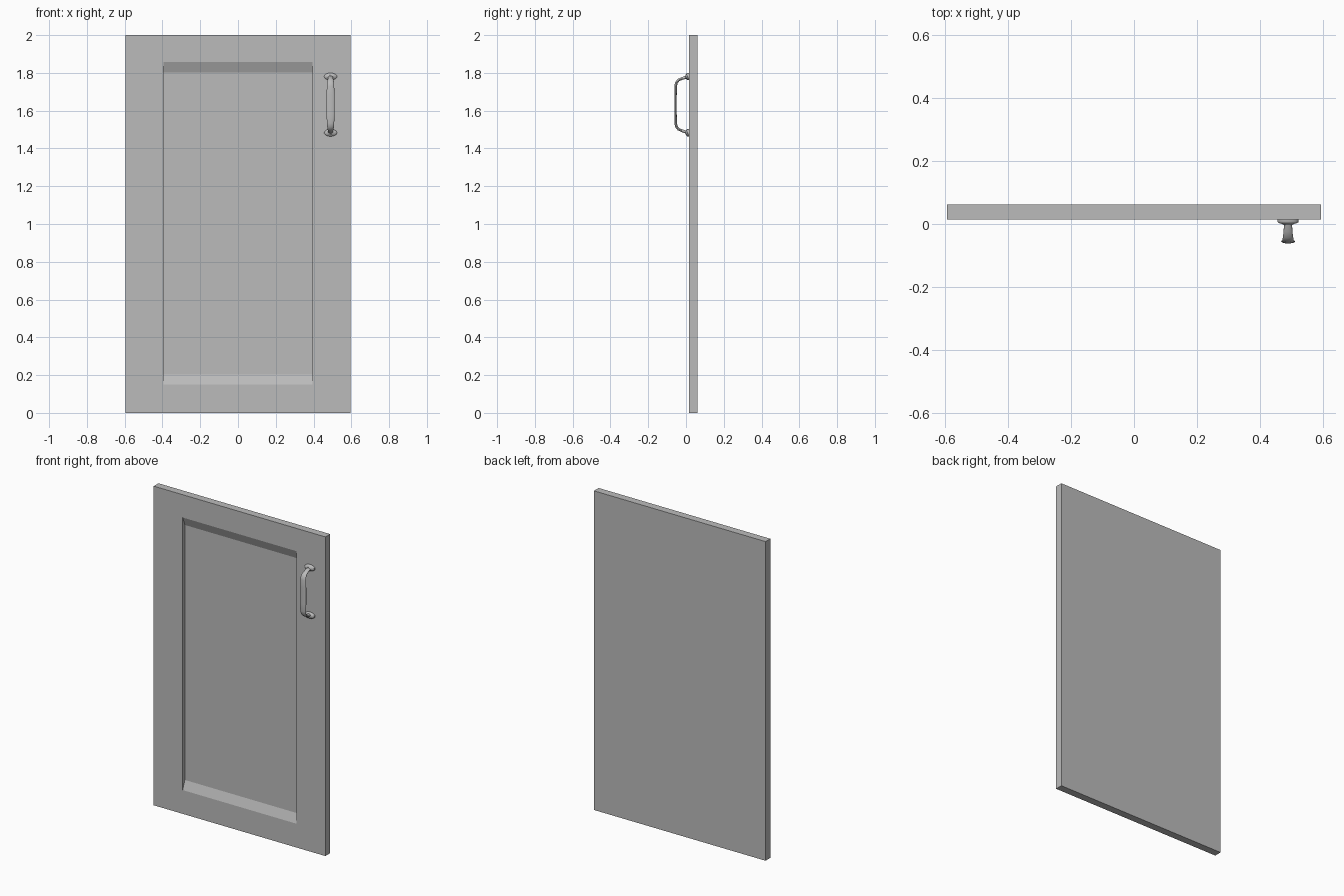
import bpy, bmesh, math
from mathutils import Vector

cube = bpy.data.objects.get("Cube")
if cube:
    bpy.data.objects.remove(cube, do_unlink=True)

grey = bpy.data.materials.new("plain_grey")
grey.use_nodes = True
grey.diffuse_color = (0.5, 0.5, 0.5, 1)
grey.node_tree.nodes["Principled BSDF"].inputs["Base Color"].default_value = (0.5, 0.5, 0.5, 1)


def loft(name, rings, smooth=False):
    """Skin a list of equal-sized rings and cap both ends."""
    bm = bmesh.new()
    loops = [[bm.verts.new(p) for p in ring] for ring in rings]
    n = len(loops[0])
    for a, b in zip(loops, loops[1:]):
        for i in range(n):
            j = (i + 1) % n
            bm.faces.new((a[i], a[j], b[j], b[i]))
    bm.faces.new(loops[0])
    bm.faces.new(loops[-1])
    bmesh.ops.recalc_face_normals(bm, faces=bm.faces)
    mesh = bpy.data.meshes.new(name)
    bm.to_mesh(mesh)
    bm.free()
    mesh.materials.append(grey)
    obj = bpy.data.objects.new(name, mesh)
    bpy.context.collection.objects.link(obj)
    if smooth:
        bpy.ops.object.select_all(action='DESELECT')
        obj.select_set(True)
        bpy.context.view_layer.objects.active = obj
        bpy.ops.object.shade_smooth_by_angle(angle=math.radians(40))
    return obj


def rect(half_width, y, low, high):
    return [(-half_width, y, low), (half_width, y, low),
            (half_width, y, high), (-half_width, y, high)]


def ellipse(center, axis_u, axis_v, n=20):
    angles = [math.tau * i / n for i in range(n)]
    return [center + axis_u * math.cos(t) + axis_v * math.sin(t) for t in angles]


# Door slab with a recessed panel: straight sides, sloped top and bottom
FRONT, BACK = 0.015, 0.062
loft("door_panel", [
    rect(0.595, BACK, 0, 2),
    rect(0.595, FRONT, 0, 2),
    rect(0.394, FRONT, 0.149, 1.857),
    rect(0.394, FRONT + 0.022, 0.204, 1.802),
])

# Pull handle: a flattened bar that narrows towards its feet
HX, HZ = 0.49, 1.632
half = [(0.012, 0.147, 0.014, 0.010), (-0.004, 0.144, 0.013, 0.008),
        (-0.022, 0.138, 0.014, 0.007), (-0.040, 0.130, 0.016, 0.007),
        (-0.051, 0.116, 0.018, 0.007), (-0.055, 0.097, 0.019, 0.007),
        (-0.0555, 0.050, 0.022, 0.0065)]
path = half + [(y, -z, w, t) for y, z, w, t in reversed(half)]
points = [Vector((HX, y, HZ + z)) for y, z, w, t in path]
side = Vector((1, 0, 0))
rings = []
for i, (y, z, width, thick) in enumerate(path):
    along = points[min(i + 1, len(points) - 1)] - points[max(i - 1, 0)]
    normal = along.cross(side).normalized()
    rings.append(ellipse(points[i], side * width, normal * thick))
loft("handle_bar", rings, smooth=True)

# Oval rosettes where the handle meets the door
for name, direction in (("upper_rosette", 1), ("lower_rosette", -1)):
    steps = [(FRONT, 1), (0.007, 1), (0.003, 0.88), (0.001, 0.6), (-0.003, 0.4)]
    loft(name, [ellipse(Vector((HX, y, HZ + direction * 0.149)),
                        side * 0.034 * s, Vector((0, 0, 0.019 * s)), 24)
                for y, s in steps], smooth=True)
